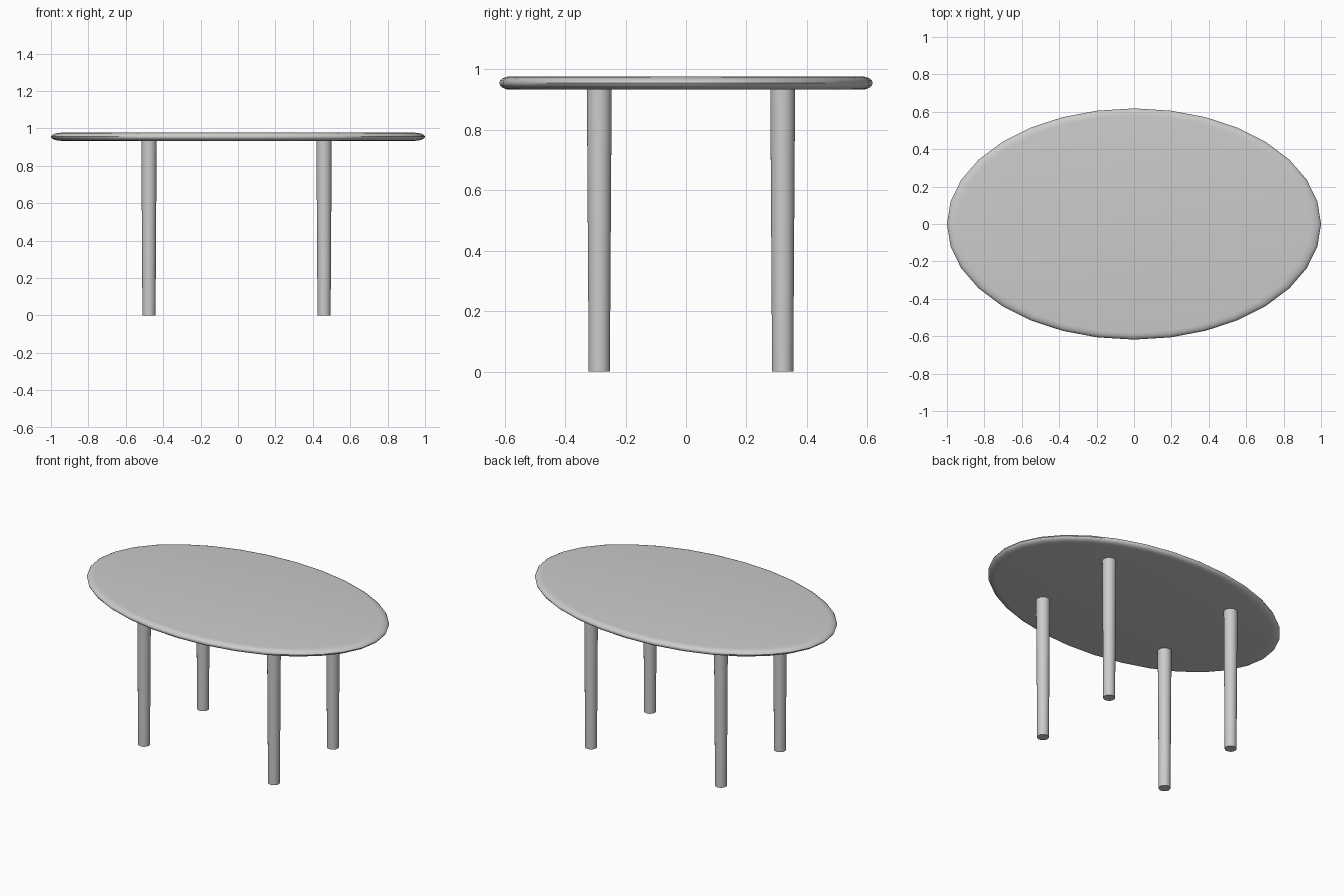
import bpy
import bmesh
from math import sin, cos, pi, radians

cube = bpy.data.objects.get("Cube")
if cube:
    bpy.data.objects.remove(cube, do_unlink=True)

# One plain grey finish
grey = bpy.data.materials.new("plain_grey")
grey.use_nodes = True
colour = (0.6, 0.6, 0.6, 1)
grey.diffuse_color = colour
grey.node_tree.nodes["Principled BSDF"].inputs["Base Color"].default_value = colour


def lathe(name, profile, sides, scale=(1, 1), location=(0, 0, 0), sharp=40):
    """Revolve (radius, height) points about z and cap both ends."""
    bm = bmesh.new()
    rings = []
    for radius, z in profile:
        rings.append([bm.verts.new((radius * scale[0] * cos(2 * pi * i / sides),
                                    radius * scale[1] * sin(2 * pi * i / sides), z))
                      for i in range(sides)])
    for low, high in zip(rings, rings[1:]):
        for i in range(sides):
            j = (i + 1) % sides
            bm.faces.new((low[i], low[j], high[j], high[i]))
    bm.faces.new(reversed(rings[0]))
    bm.faces.new(rings[-1])
    mesh = bpy.data.meshes.new(name)
    bm.to_mesh(mesh)
    bm.free()
    mesh.materials.append(grey)
    obj = bpy.data.objects.new(name, mesh)
    obj.location = location
    bpy.context.collection.objects.link(obj)
    bpy.ops.object.select_all(action='DESELECT')
    obj.select_set(True)
    bpy.context.view_layer.objects.active = obj
    bpy.ops.object.shade_smooth_by_angle(angle=radians(sharp))
    return obj


# Oval top with a rounded rim
bottom, top, rim = 0.933, 0.977, 0.06
middle, half = (bottom + top) / 2, (top - bottom) / 2
steps = 8
edge = [(1 - rim + rim * cos(a), middle + half * sin(a))
        for a in (-pi / 2 + pi * k / steps for k in range(steps + 1))]
lathe("table_top", edge, 32, scale=(1, 0.618))

# Four slightly tapered round legs
for side, x in (("right", -0.476), ("left", 0.46)):
    for end, y in (("front", -0.287), ("back", 0.32)):
        lathe(f"{end}_{side}_leg", [(0.035, 0), (0.041, bottom)], 32, location=(x, y, 0))
